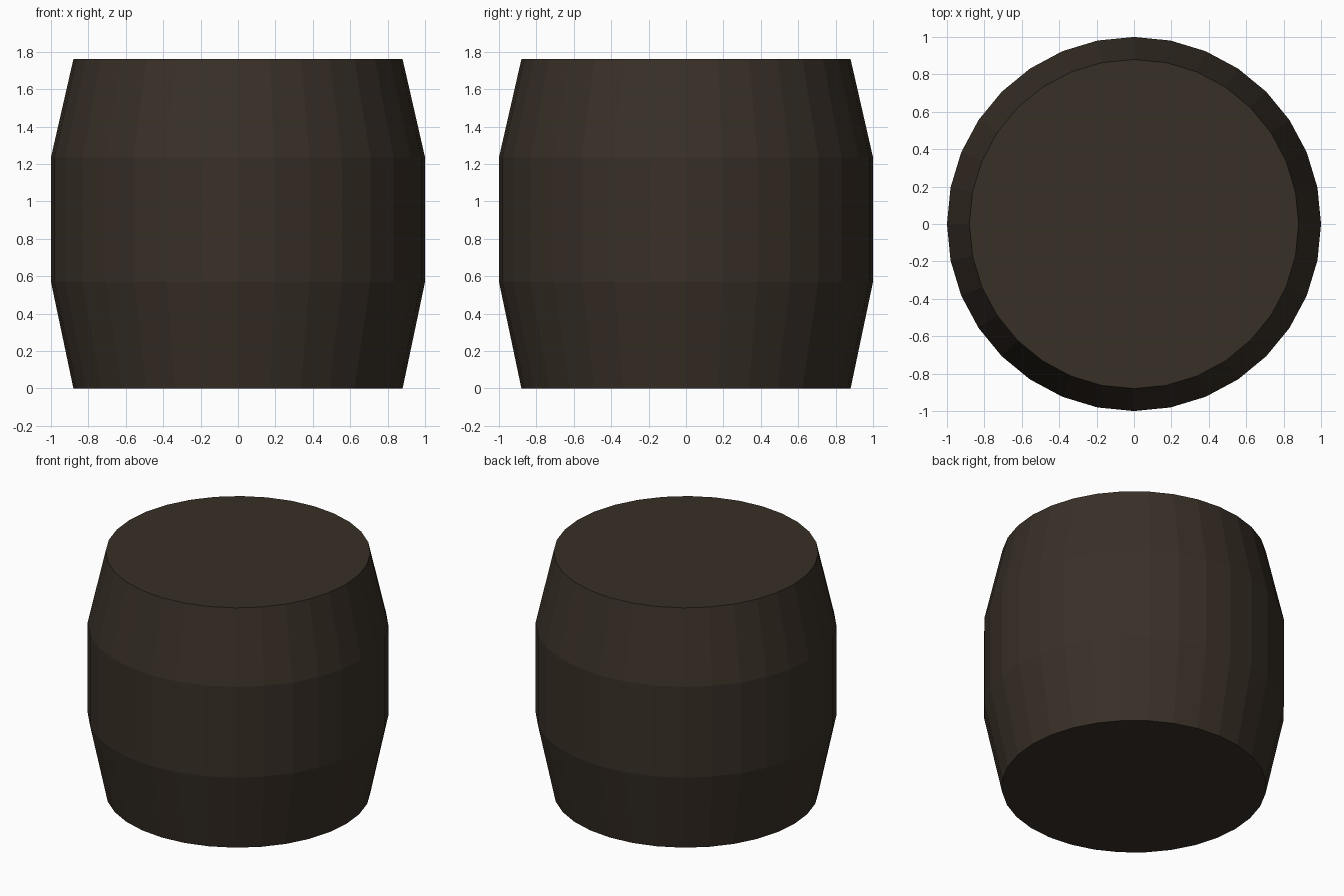
import bpy, bmesh, math

if "Cube" in bpy.data.objects:
    bpy.data.objects.remove(bpy.data.objects["Cube"])

SIDES = 32
# barrel profile: (radius, height)
PROFILE = [(0.88, 0.0), (1.0, 0.57), (1.0, 1.235), (0.88, 1.76)]

mat = bpy.data.materials.new("dark brown wood")
mat.diffuse_color = (0.040, 0.029, 0.020, 1)
mat.use_nodes = True
mat.node_tree.nodes["Principled BSDF"].inputs["Base Color"].default_value = mat.diffuse_color

# barrel body: rings bridged into flat staves, closed with flat lids
bm = bmesh.new()
rings = [[bm.verts.new((r * math.cos(2 * math.pi * i / SIDES),
                        r * math.sin(2 * math.pi * i / SIDES), z))
          for i in range(SIDES)] for r, z in PROFILE]
for low, high in zip(rings, rings[1:]):
    for i in range(SIDES):
        j = (i + 1) % SIDES
        bm.faces.new((low[i], low[j], high[j], high[i]))
bm.faces.new(rings[0][::-1])
bm.faces.new(rings[-1])
bmesh.ops.recalc_face_normals(bm, faces=bm.faces)

mesh = bpy.data.meshes.new("barrel")
bm.to_mesh(mesh)
bm.free()
mesh.materials.append(mat)
bpy.context.collection.objects.link(bpy.data.objects.new("barrel", mesh))
